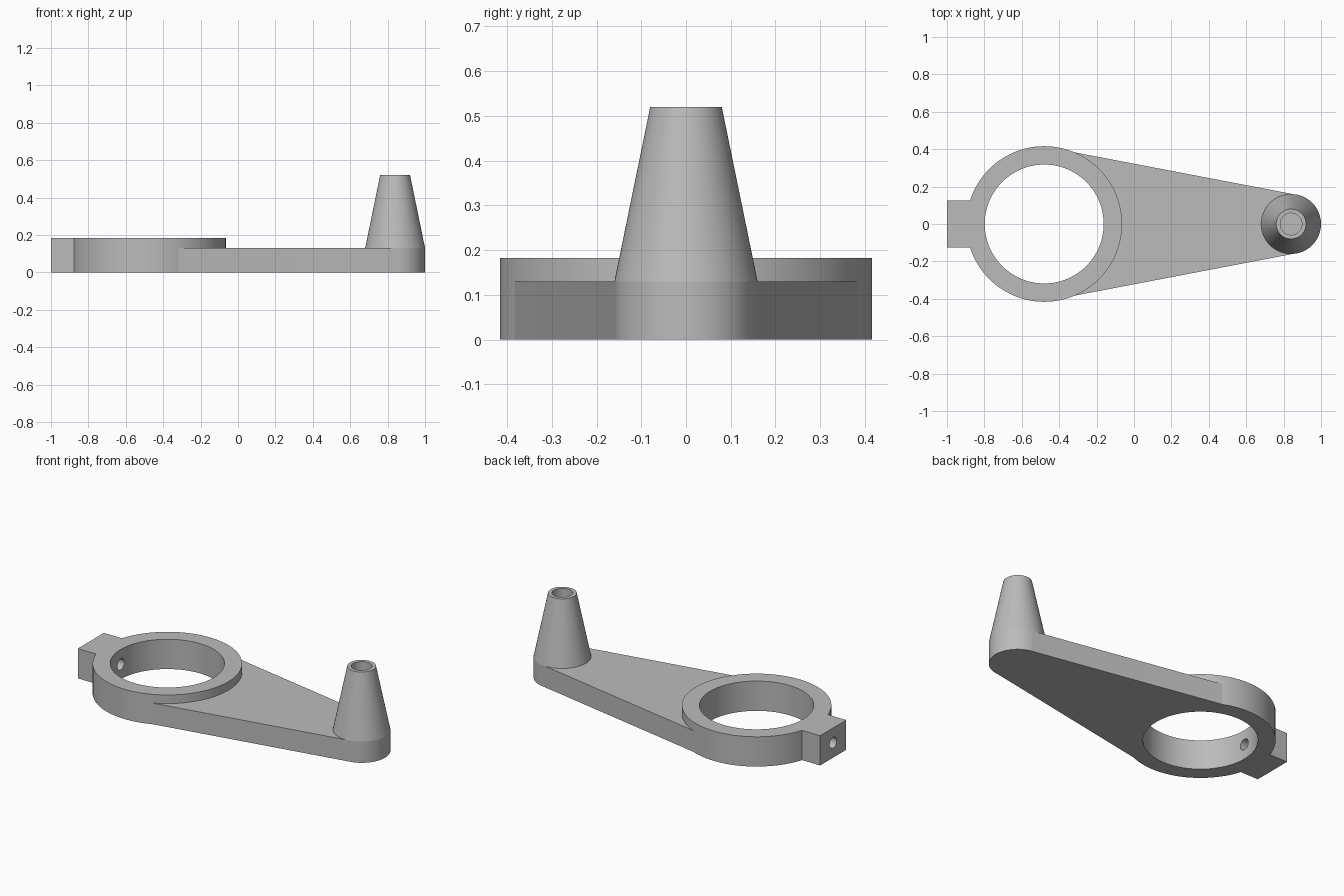
import bpy
import bmesh
from math import cos, sin, tau
from mathutils import Matrix

if "Cube" in bpy.data.objects:
    bpy.data.objects.remove(bpy.data.objects["Cube"])

RING_X, RING_R, BORE_R, RING_H = -0.48, 0.416, 0.318, 0.183
POST_X, POST_R, TIP_R, POST_H = 0.84, 0.16, 0.08, 0.52
ARM_H = 0.13

grey = bpy.data.materials.new("plain grey")
grey.use_nodes = True
colour = (0.5, 0.5, 0.5, 1)
grey.diffuse_color = colour
grey.node_tree.nodes["Principled BSDF"].inputs["Base Color"].default_value = colour


def loft(name, loops):
    """Solid through a stack of matching horizontal loops."""
    bm = bmesh.new()
    rows = [[bm.verts.new(p) for p in loop] for loop in loops]
    for low, high in zip(rows, rows[1:]):
        for i in range(len(low)):
            j = (i + 1) % len(low)
            bm.faces.new((low[i], low[j], high[j], high[i]))
    bm.faces.new(rows[0][::-1])
    bm.faces.new(rows[-1])
    bmesh.ops.recalc_face_normals(bm, faces=bm.faces)
    mesh = bpy.data.meshes.new(name)
    bm.to_mesh(mesh)
    bm.free()
    mesh.materials.append(grey)
    obj = bpy.data.objects.new(name, mesh)
    bpy.context.collection.objects.link(obj)
    return obj


def turned(name, x, levels, sides=96):
    """Round part from (radius, height) levels."""
    return loft(name, [[(x + r * cos(tau * i / sides), r * sin(tau * i / sides), z)
                        for i in range(sides)] for r, z in levels])


def plate(name, outline, top):
    """Flat plate standing on the ground."""
    return loft(name, [[(x, y, z) for x, y in outline] for z in (0, top)])


def combine(target, tool, operation):
    tool.hide_render = True
    mod = target.modifiers.new(operation, "BOOLEAN")
    mod.operation, mod.solver, mod.object = operation, "EXACT", tool
    bpy.context.view_layer.objects.active = target
    bpy.ops.object.modifier_apply(modifier=mod.name)
    bpy.data.objects.remove(tool)


# Clamp ring, tapering arm, handle post and square lug
lever = turned("crank_lever", RING_X, [(RING_R, 0), (RING_R, RING_H)])
arm = plate("arm", [(RING_X, -0.414), (0.86, -0.158), (0.86, 0.158), (RING_X, 0.414)], ARM_H)
post = turned("post", POST_X, [(POST_R, 0), (POST_R, ARM_H), (TIP_R, POST_H)])
lug = plate("lug", [(-1, -0.126), (-0.84, -0.126), (-0.84, 0.126), (-1, 0.126)], RING_H)
for part in (arm, post, lug):
    combine(lever, part, "UNION")

# Main bore, blind hole in the post, and set screw hole through the lug
bore = turned("bore", RING_X, [(BORE_R, -0.1), (BORE_R, 0.3)])
blind_hole = turned("blind_hole", POST_X, [(0.058, ARM_H), (0.058, 0.6)], 48)
screw_hole = turned("screw_hole", 0, [(0.034, -0.2), (0.034, 0.2)], 32)
screw_hole.data.transform(Matrix.Translation((-0.9, 0, RING_H / 2)) @ Matrix.Rotation(tau / 4, 4, "Y"))
for cutter in (bore, blind_hole, screw_hole):
    combine(lever, cutter, "DIFFERENCE")

# Smooth round walls, crisp edges
bpy.ops.object.select_all(action="DESELECT")
lever.select_set(True)
bpy.context.view_layer.objects.active = lever
bpy.ops.object.shade_smooth_by_angle(angle=0.17)
